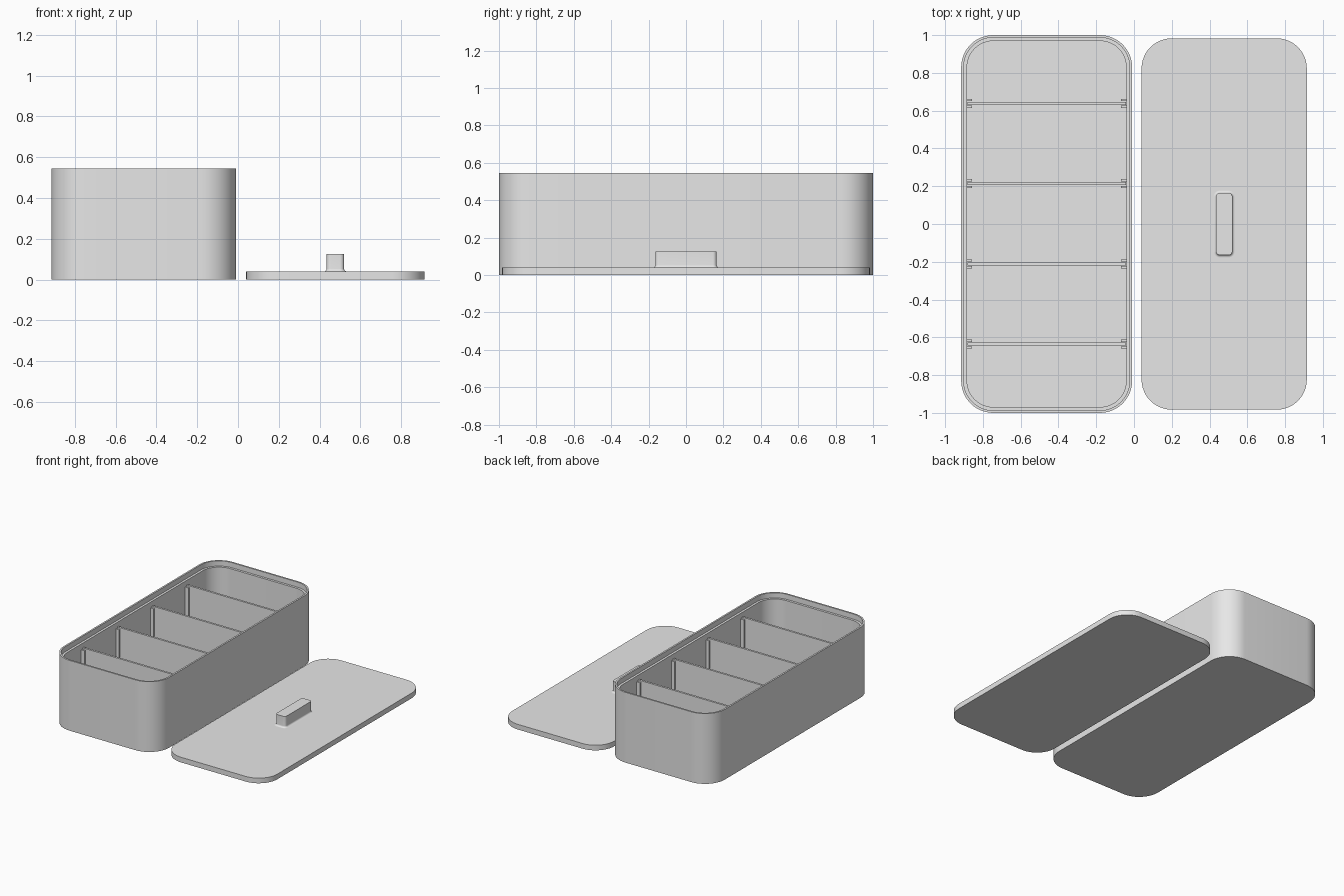
import bpy, bmesh
from math import cos, sin, pi, radians

old = bpy.data.objects.get("Cube")
if old:
    bpy.data.objects.remove(old, do_unlink=True)

grey = bpy.data.materials.new("light grey")
grey.use_nodes = True
colour = (0.8, 0.8, 0.8, 1)
grey.diffuse_color = colour
grey.node_tree.nodes["Principled BSDF"].inputs["Base Color"].default_value = colour


def finish(name, bm):
    """Turn a bmesh into a shaded object."""
    bmesh.ops.recalc_face_normals(bm, faces=bm.faces)
    mesh = bpy.data.meshes.new(name)
    bm.to_mesh(mesh)
    bm.free()
    mesh.materials.append(grey)
    mesh.shade_smooth()
    mesh.set_sharp_from_angle(angle=radians(30))
    obj = bpy.data.objects.new(name, mesh)
    bpy.context.collection.objects.link(obj)
    return obj


def ring(bm, cx, hx, hy, r, z, steps=12):
    """Rounded rectangle of vertices, centred on (cx, 0)."""
    verts = []
    for q, (sx, sy) in enumerate([(1, 1), (-1, 1), (-1, -1), (1, -1)]):
        for i in range(steps + 1):
            a = (q + i / steps) * pi / 2
            verts.append(bm.verts.new((cx + sx * (hx - r) + r * cos(a),
                                       sy * (hy - r) + r * sin(a), z)))
    return verts


def loft(name, cx, hx, hy, r, profile):
    """Closed solid through rounded rectangles; profile holds (inset, z)."""
    bm = bmesh.new()
    rings = [ring(bm, cx, hx - d, hy - d, r - d, z) for d, z in profile]
    for a, b in zip(rings, rings[1:]):
        for i in range(len(a)):
            j = (i + 1) % len(a)
            bm.faces.new((a[i], a[j], b[j], b[i]))
    bm.faces.new(rings[0])
    bm.faces.new(rings[-1])
    return finish(name, bm)


def block(name, x0, x1, y0, y1, z0, z1):
    bm = bmesh.new()
    bmesh.ops.create_cube(bm, size=1)
    for v in bm.verts:
        v.co = ((x0 + x1) / 2 + v.co.x * (x1 - x0),
                (y0 + y1) / 2 + v.co.y * (y1 - y0),
                (z0 + z1) / 2 + v.co.z * (z1 - z0))
    return finish(name, bm)


# Open box with a stepped rim that receives the lid
BOX_X, BOX_HX, WALL, FLOOR = -0.4625, 0.4525, 0.031, 0.03
loft("box", BOX_X, BOX_HX, 1.0, 0.17,
     [(0, 0), (0, 0.545), (0.013, 0.545), (0.013, 0.505), (WALL, 0.505), (WALL, FLOOR)])

# Dividers, each held by a pair of rails on both side walls
inner = BOX_HX - WALL
for n in range(4):
    y = -0.636 + n * 0.425
    block(f"divider_{n + 1}", BOX_X - inner + 0.002, BOX_X + inner - 0.002,
          y - 0.008, y + 0.008, FLOOR - 0.005, 0.47)
    for side, word in ((-1, "right"), (1, "left")):
        wall_x, tip_x = BOX_X + side * (inner + 0.005), BOX_X + side * (inner - 0.027)
        for dy, place in ((-0.018, "front"), (0.018, "back")):
            block(f"{word}_{place}_rail_{n + 1}", min(wall_x, tip_x), max(wall_x, tip_x),
                  y + dy - 0.006, y + dy + 0.006, FLOOR - 0.005, 0.46)

# Lid lying beside the box
LID_X, LID_TOP = 0.4775, 0.04
loft("lid", LID_X, 0.4375, 0.983, 0.16, [(0, 0), (0, LID_TOP)])

# Handle with a concave flare at its foot
flare = 0.013
foot = [(flare * sin(t * pi / 12), LID_TOP + flare * (1 - cos(t * pi / 12)))
        for t in range(7)]
loft("handle", LID_X, 0.056, 0.177, 0.033,
     [(0, LID_TOP - 0.005)] + foot + [(flare, 0.126)])
